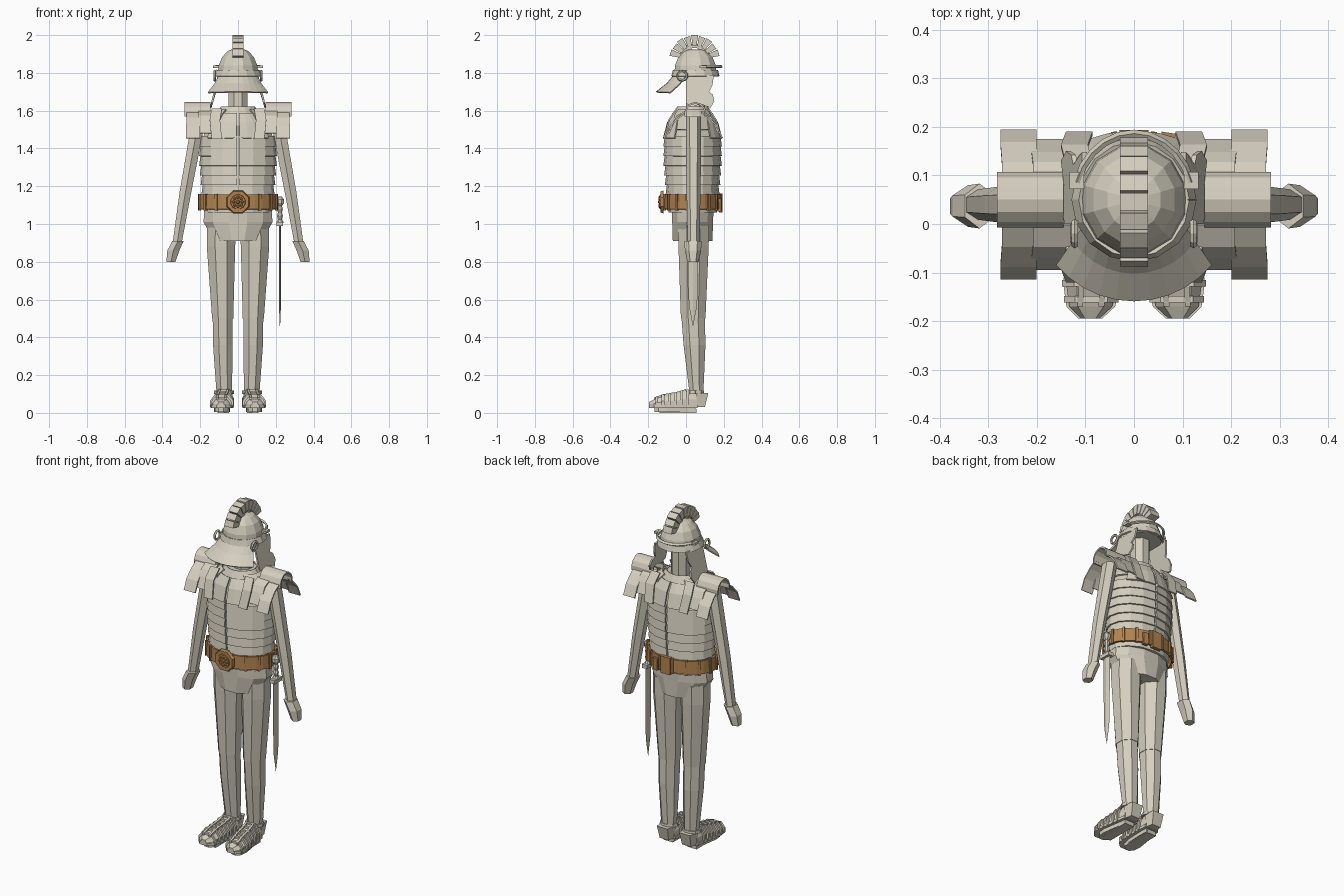
import bpy, bmesh, math
from math import sin, cos, pi, radians
from mathutils import Vector

if "Cube" in bpy.data.objects:
    bpy.data.objects.remove(bpy.data.objects["Cube"])


def material(name, rgb):
    m = bpy.data.materials.new(name)
    m.use_nodes = True
    m.diffuse_color = (*rgb, 1)
    m.node_tree.nodes["Principled BSDF"].inputs["Base Color"].default_value = (*rgb, 1)
    return m


STONE = material("pale stone", (0.66, 0.62, 0.52))
LEATHER = material("brown leather", (0.45, 0.23, 0.08))
CY = 0.035  # depth of the body axis


def skin(name, rings, closed=True, mat=STONE, thick=0):
    """Join rows of points with quads; closed rows get end caps, open ones thickness."""
    bm = bmesh.new()
    rows = [[bm.verts.new(p) for p in r] for r in rings]
    n = len(rows[0])
    for a, b in zip(rows, rows[1:]):
        for i in range(n if closed else n - 1):
            j = (i + 1) % n
            bm.faces.new((a[i], a[j], b[j], b[i]))
    if closed:
        bm.faces.new(rows[0])
        bm.faces.new(rows[-1])
    bmesh.ops.recalc_face_normals(bm, faces=bm.faces)
    me = bpy.data.meshes.new(name)
    bm.to_mesh(me)
    bm.free()
    me.materials.append(mat)
    ob = bpy.data.objects.new(name, me)
    bpy.context.collection.objects.link(ob)
    if thick:
        mod = ob.modifiers.new("thickness", "SOLIDIFY")
        mod.thickness = thick
        mod.offset = 0
    return ob


def loft(name, rings, n=8, mat=STONE):
    """Faceted tube through (x, y, z, half width, half depth) stations."""
    k = 1 / cos(pi / n)
    angles = [2 * pi * (i + 0.5) / n for i in range(n)]
    return skin(name, [[(x + rx * k * cos(a), y + ry * k * sin(a), z) for a in angles]
                       for x, y, z, rx, ry in rings], mat=mat)


def hoop(name, a0, a1, rows, side=1, steps=7, cy=CY, thick=0.008, mat=STONE):
    """Bent plate following an ellipse between two angles; rows are (z, rx, ry)."""
    angles = [radians(a0 + (a1 - a0) * i / steps) for i in range(steps + 1)]
    return skin(name, [[(side * rx * cos(a), cy + ry * sin(a), z) for a in angles]
                       for z, rx, ry in rows], False, mat, thick)


def box(name, centre, size, mat=STONE, turn=0):
    c, (w, d, h) = Vector(centre), size
    def corner(x, y, z):
        return c + Vector((x * w * cos(turn) - y * d * sin(turn),
                           x * w * sin(turn) + y * d * cos(turn), z * h)) / 2
    return skin(name, [[corner(x, y, z) for x, y in ((-1, -1), (1, -1), (1, 1), (-1, 1))]
                       for z in (-1, 1)], mat=mat)


def disc(name, y0, y1, r, n, x=0, z=0, mat=STONE, r2=None):
    """Polygonal disc facing the front."""
    return skin(name, [[(x + q * cos(2 * pi * (i + .5) / n), y, z + q * sin(2 * pi * (i + .5) / n))
                        for i in range(n)] for y, q in ((y0, r), (y1, r2 or r))], mat=mat)


# Torso core, hips and neck
loft("torso", [(0, CY, z, rx, ry) for z, rx, ry in
     ((1.06, .18, .125), (1.18, .18, .13), (1.46, .185, .138), (1.55, .15, .115), (1.61, .09, .08))], 14)
loft("hips", [(0, CY, .91, .125, .105), (0, CY, 1.01, .183, .108), (0, CY, 1.1, .175, .112)], 12)
loft("neck", [(0, .05, 1.56, .05, .05), (0, .05, 1.8, .05, .05)], 8)
hoop("collar", 0, 360, ((1.575, .12, .1), (1.62, .085, .078)), steps=16)

for s in (-1, 1):
    # Segmented body hoops, split at the front and back
    for i in range(6):
        z = 1.155 + i * .051
        g = .004 * min(i, 3)
        hoop("body_hoop", -88.5, 88.5, ((z, .19 + g, .139 + g), (z + .056, .182 + g, .132 + g)), s, 8)
    # Breast and back plates
    for f in (-1, 1):
        hoop("breast_plate", f * 88, f * 38,
             ((1.455, .205, .153), (1.535, .172, .132), (1.585, .125, .103)), s, 4)
        skin("strap_plate", [[(s * x, CY + f * d, z) for x, d, z in
             ((x0, .152, 1.45), (x0 + .01, .125, 1.55), (x0, .085, 1.61))]
             for x0 in (.085, .14)], False, thick=.008)

    # Shoulder plates: front and back wings with a raised arch between
    for x0, x1, drop, reach in ((.13, .208, .025, .125), (.198, .272, 0, .145)):
        for f in (-1, 1):
            skin("shoulder_wing", [[(s * (x + w), .04 + f * d, z) for d, z, w in
                 ((.04, 1.59 + drop / 4, 0), (.085, 1.56 + drop / 2, 0),
                  (reach - .02, 1.515 + drop, .003), (reach + .006, 1.455 + drop, .003))]
                 for x in (x0, x1)], False, thick=.008)
        skin("shoulder_arch", [[(s * x, .05 + .054 * cos(a), 1.583 + .058 * sin(a))
             for a in (pi * (i - .5) / 7 for i in range(9))]
             for x in (x0 + .015, x1 + .01)], False, thick=.009)
    hoop("shoulder_strap", -55, 55, ((1.50, .185, .13), (1.575, .15, .115), (1.605, .11, .09)), s, 6)

    # Arm and hand
    loft("arm", [(s * x, .04, z, rx, ry) for x, z, rx, ry in
         ((.205, 1.57, .035, .035), (.232, 1.42, .034, .035), (.278, 1.17, .031, .032),
          (.322, .9, .024, .027))], 6)
    loft("hand", [(s * x, .037, z, rx, ry) for x, z, rx, ry in
         ((.318, .91, .03, .04), (.342, .86, .032, .037), (.355, .8, .024, .026))], 6)

    # Leg with a step at the knee
    loft("thigh", [(s * .088, .04, .99, .077, .082), (s * .09, .04, .88, .075, .08),
                   (s * .081, .038, .5, .056, .065)], 8)
    loft("shin", [(s * .081, .038, .505, .053, .062), (s * .08, .045, .36, .052, .058),
                  (s * .073, .055, .11, .041, .037)], 8)

    # Sandal: foot, sole, heel cup and lattice of straps
    foot = ((-.195, .09, .018, .058), (-.17, .089, .044, .07), (-.12, .086, .054, .088),
            (-.05, .08, .05, .1), (0, .076, .046, .115), (.06, .073, .04, .11))

    def section(y, cx, w, top, grow=0):
        w, h = w + grow, top + grow - .03
        return [(s * (cx + u * w), y, .03 + v * h) for u, v in
                ((-1, 0), (-1, .5), (-.6, 1), (.6, 1), (1, .5), (1, 0))]

    skin("foot", [section(*st) for st in foot])
    skin("sole", [[(s * (cx + u * w * .75), y * .85, z) for u, z in
         ((-1, .004), (-1, .032), (1, .032), (1, .004))] for y, cx, w, _ in foot])
    skin("shoe_rim", [[(s * (cx + u * (w + .006)), y, z) for u, z in
         ((-1, .026), (-1, .042), (1, .042), (1, .026))] for y, cx, w, _ in foot])
    skin("heel_tread", [[(s * (.078 + u), y, z) for u, z in
         ((-.03, 0), (-.03, .02), (.03, .02), (.03, 0))] for y in (-.14, .055)])
    skin("heel_cup", [[(s * .073 + u * w, y, z) for u, y in ((-1, .055), (-.8, back), (.8, back), (1, .055))]
         for z, w, back in ((.03, .036, .1), (.105, .044, .118))])
    for i in range(6):
        t = i / 5
        y = -.155 + .165 * t
        for a, b in zip(foot, foot[1:]):
            if a[0] <= y <= b[0]:
                k = (y - a[0]) / (b[0] - a[0])
                cx, w, top = (p + (q - p) * k for p, q in zip(a[1:], b[1:]))
        skin("sandal_strap", [section(y + d, cx, w, top, .009) for d in (-.007, .007)])
    for u in (-.022, .022):
        skin("sandal_lace", [[(s * (cx + u + d), y, z + top) for d, z in
             ((-.006, 0), (-.006, .011), (.006, .011), (.006, 0))] for y, cx, w, top in foot[1:5]])
    hoop("ankle_strap", 0, 360, ((.1, .05, .045), (.118, .048, .044)), 1, 10, .05).location.x = s * .074

    # Cheek guard, outlined in side profile and flared at the bottom
    outline = ((0, 1.79), (.0, 1.64), (.03, 1.62), (.08, 1.635), (.13, 1.615), (.15, 1.65),
               (.142, 1.685), (.122, 1.70), (.14, 1.735), (.148, 1.79))
    skin("cheek_guard", [[(s * (.102 + d + .3 * max(0, 1.76 - z)), y, z) for y, z in outline]
                         for d in (-.005, .005)])
    # Hinge ring and brow boss beside the ear
    bpy.ops.mesh.primitive_torus_add(location=(s * .122, -.02, 1.785), rotation=(0, pi / 2, 0),
        major_radius=.025, minor_radius=.007, major_segments=10, minor_segments=5)
    bpy.context.object.name = "ear_ring"
    bpy.context.object.data.materials.append(STONE)
    box("brow_boss", (s * .118, .09, 1.832), (.03, .035, .014))

# Helmet bowl, brim, brow band and sloping guard
loft("helmet_bowl", [(0, .05, z, rx, ry) for z, rx, ry in
     ((1.78, .11, .113), (1.84, .102, .108), (1.885, .083, .09), (1.915, .055, .06), (1.925, .03, .035))], 12)
hoop("helmet_rim", 0, 360, ((1.782, .125, .124), (1.815, .11, .115)), steps=16, cy=.05)
hoop("brow_band", 15, 165, ((1.828, .125, .14), (1.84, .118, .132)), steps=10, cy=.05, thick=.01)
rows = []
for r, a0, z in ((.108, 205, 1.79), (.15, 214, 1.74), (.207, 220, 1.695)):
    angles = [radians(a0 + (540 - 2 * a0) * i / 10) for i in range(11)]
    rows.append([(r * cos(a), .05 + r * sin(a), z + .01 * (-sin(a) - .7)) for a in angles])
skin("helmet_guard", rows, False, thick=.007)


# Crest: a fan of blocks on a curved holder
def arc_block(name, a0, a1, r0, r1, w):
    skin(name, [[(x, .045 + r * cos(a), 1.866 + r * sin(a)) for r, a in
         ((r0, a0), (r1, a0), (r1, a1), (r0, a1))] for x in (-w, w)])


for i in range(9):
    a = radians(10 + i * 18)
    arc_block("crest_block", a, a + radians(15.5), .078, .135 - .004 * (i % 2), .029)
    arc_block("crest_holder", a, a + radians(18), .066, .088, .02)
for y in (.02, .075):
    box("crest_post", (0, y, 1.925), (.05, .016, .04))

# Belt with plates, studs and an octagonal buckle
hoop("belt", 0, 360, ((1.078, .203, .147), (1.155, .2, .145)), steps=28, thick=.012, mat=LEATHER)
for i in range(16):
    a = 2 * pi * (i + .5) / 16
    x, y = .207 * cos(a), CY + .151 * sin(a)
    turn = math.atan2(sin(a) / .151, cos(a) / .207) + pi / 2
    box("belt_bar", (x, y, 1.116), (.013, .014, .088), LEATHER, turn)
box("rear_belt_plate", (0, .184, 1.112), (.06, .02, .1), LEATHER)
box("rear_belt_loop", (.07, .178, 1.1), (.03, .02, .07), LEATHER, -.15)
disc("buckle", -.118, -.135, .066, 8, 0, 1.117, LEATHER, .06)
disc("buckle_boss", -.13, -.14, .042, 12, 0, 1.117, LEATHER, .038)
for i in range(8):
    a = pi * i / 4
    disc("buckle_petal", -.138, -.146, .009, 6, .024 * cos(a), 1.117 + .024 * sin(a), LEATHER, .005)
disc("buckle_centre", -.138, -.148, .012, 8, 0, 1.117, LEATHER, .007)

# Sword hanging at the left hip
SX, SY = .222, .037
loft("sword_grip", [(SX, SY, z, r, r) for z, r in
     ((.99, .012), (1.01, .019), (1.025, .011), (1.045, .016), (1.06, .011), (1.08, .016),
      (1.095, .011), (1.11, .021), (1.13, .021), (1.145, .01))], 8)
box("sword_guard", (SX, SY, 1.0), (.034, .07, .022))
skin("sword_blade", [[(SX + w, SY, z), (SX, SY + d, z), (SX - w, SY, z), (SX, SY - d, z)]
     for z, w, d in ((1.0, .006, .027), (.62, .006, .024), (.56, .005, .02), (.46, .001, .001))])
